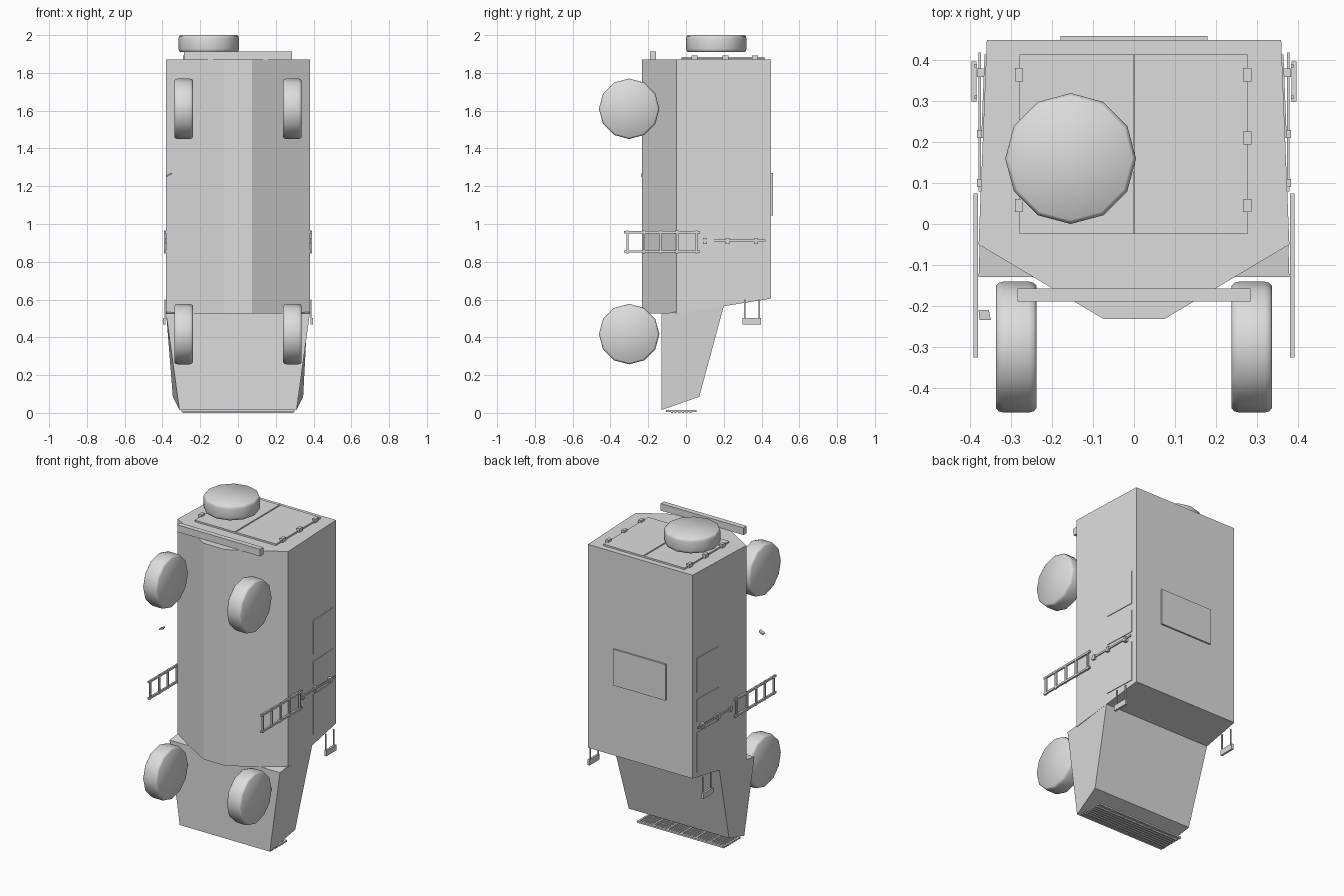
import bpy, bmesh, math
from mathutils import Matrix, Vector

if "Cube" in bpy.data.objects:
    bpy.data.objects.remove(bpy.data.objects["Cube"])

grey = bpy.data.materials.new("plain grey")
grey.diffuse_color = (0.72, 0.72, 0.72, 1)
grey.use_nodes = True
grey.node_tree.nodes["Principled BSDF"].inputs["Base Color"].default_value = grey.diffuse_color


def finish(name, bm, smooth=False):
    bmesh.ops.recalc_face_normals(bm, faces=bm.faces[:])
    me = bpy.data.meshes.new(name)
    bm.to_mesh(me)
    bm.free()
    me.materials.append(grey)
    ob = bpy.data.objects.new(name, me)
    bpy.context.collection.objects.link(ob)
    if smooth:
        bpy.ops.object.select_all(action='DESELECT')
        ob.select_set(True)
        bpy.context.view_layer.objects.active = ob
        bpy.ops.object.shade_smooth_by_angle(angle=math.radians(50))
    return ob


def add_box(bm, lo, hi):
    lo, hi = Vector(lo), Vector(hi)
    m = Matrix.Translation((lo + hi) / 2) @ Matrix.Diagonal((*(hi - lo), 1))
    bmesh.ops.create_cube(bm, size=1, matrix=m)


def boxes(name, spans):
    """One object from (x0, x1, y0, y1, z0, z1) spans."""
    bm = bmesh.new()
    for x0, x1, y0, y1, z0, z1 in spans:
        add_box(bm, (x0, y0, z0), (x1, y1, z1))
    return finish(name, bm)


def both_sides(name, spans):
    for side, s in (("left", -1), ("right", 1)):
        boxes(f"{side}_{name}", [(*sorted((s * a, s * b)), *r) for a, b, *r in spans])


def loft(name, ring_a, ring_b, cap_a=None):
    """Solid between two rings of points; cap_a can split the first cap."""
    bm = bmesh.new()
    a = [bm.verts.new(p) for p in ring_a]
    b = [bm.verts.new(p) for p in ring_b]
    n = len(a)
    for i in range(n):
        j = (i + 1) % n
        bm.faces.new((a[i], a[j], b[j], b[i]))
    bm.faces.new(b)
    for idx in cap_a or [range(n)]:
        bm.faces.new([a[i] for i in idx])
    return finish(name, bm)


# Hull: faceted cross-section, sloped windscreen end
section = [(-0.36, 0.45), (-0.38, -0.05), (-0.075, -0.232),
           (0.075, -0.232), (0.38, -0.05), (0.36, 0.45)]
loft("hull",
     [(x, y, 0.525 + max(0, y + 0.05) * 0.16) for x, y in section],
     [(x, y, 1.87) for x, y in section],
     cap_a=[(0, 1, 4, 5), (1, 2, 3, 4)])

# Tapered engine hood
loft("hood",
     [(-0.31, -0.13, 0.015), (0.31, -0.13, 0.015), (0.345, 0.07, 0.085), (-0.345, 0.07, 0.085)],
     [(-0.38, -0.13, 0.525), (0.38, -0.13, 0.525), (0.37, 0.2, 0.565), (-0.37, 0.2, 0.565)])

# Grille: frame with slats and uprights
grille = [(-0.3, 0.3, -0.105, -0.09, 0.004, 0.014), (-0.3, 0.3, 0.04, 0.055, 0.004, 0.014)]
grille += [(x - 0.006, x + 0.006, -0.1, 0.05, 0.006, 0.014)
           for x in [-0.294 + 0.098 * i for i in range(7)]]
grille += [(-0.295, 0.295, y, y + 0.011, 0, 0.009)
           for y in [-0.08 + 0.0195 * i for i in range(6)]]
boxes("grille", grille)


# Twelve-sided tyres with rounded shoulders
def wheel(name, centre, width, axis):
    r, w = 0.16, width / 2
    profile = [(0.15, -w), (0.157, -w + 0.006), (r, -w + 0.018),
               (r, w - 0.018), (0.157, w - 0.006), (0.15, w)]
    bm = bmesh.new()
    rings = []
    for rad, h in profile:
        rings.append([bm.verts.new((rad * math.cos(k * math.pi / 6),
                                    rad * math.sin(k * math.pi / 6), h)) for k in range(12)])
    for a, b in zip(rings, rings[1:]):
        for k in range(12):
            j = (k + 1) % 12
            bm.faces.new((a[k], a[j], b[j], b[k]))
    bm.faces.new(rings[0])
    bm.faces.new(rings[-1])
    rot = Matrix.Rotation(math.pi / 2, 4, 'Y') if axis == 'X' else Matrix()
    bmesh.ops.transform(bm, matrix=Matrix.Translation(centre) @ rot, verts=bm.verts[:])
    finish(name, bm, smooth=True)


for side, s in (("left", -1), ("right", 1)):
    for end, z in (("front", 0.417), ("rear", 1.61)):
        wheel(f"{end}_{side}_wheel", (s * 0.288, -0.301, z), 0.098, 'X')
wheel("spare_wheel", (-0.155, 0.16, 1.955), 0.09, 'Z')

# Rear doors, hinges and bumper
boxes("rear_doors", [(-0.28, -0.003, -0.025, 0.415, 1.86, 1.88),
                     (0.003, 0.278, -0.025, 0.415, 1.86, 1.88),
                     (-0.003, 0.003, -0.025, 0.415, 1.86, 1.884)])
boxes("door_hinges", [(x - 0.01, x + 0.01, y - 0.016, y + 0.016, 1.865, 1.893)
                      for x in (-0.281, 0.277) for y in (0.045, 0.21, 0.365)])
boxes("rear_bumper", [(-0.285, 0.285, -0.19, -0.158, 1.868, 1.912)])

# Roof hatch
boxes("roof_hatch", [(-0.18, 0.18, 0.44, 0.46, 1.045, 1.27)])


# Side windows and door: thin plates following the sloped hull sides
def side_x(y):
    return 0.38 - 0.04 * (y + 0.05)


for side, s in (("left", -1), ("right", 1)):
    for name, z0, z1 in (("rear_window", 1.13, 1.34), ("middle_window", 0.945, 1.085),
                         ("front_door", 0.63, 0.88)):
        ring = [(s * (side_x(y) + d), y) for y, d in
                ((0.21, -0.005), (0.21, 0.004), (0.415, 0.004), (0.415, -0.005))]
        loft(f"{side}_{name}", [(x, y, z0) for x, y in ring], [(x, y, z1) for x, y in ring])

# Tool rail with brackets on each side
both_sides("tool_rail", [(0.374, 0.38, 0.08, 0.42, 0.907, 0.918)] +
           [(0.362, 0.384, y - 0.01, y + 0.01, 0.895, 0.925) for y in (0.1, 0.22, 0.37)])

# Ladder on each side
both_sides("ladder", [(0.382, 0.393, -0.327, 0.075, z - 0.006, z + 0.006) for z in (0.855, 0.957)] +
           [(0.383, 0.392, y - 0.006, y + 0.006, 0.845, 0.965)
            for y in (-0.31, -0.222, -0.135, -0.047, 0.055)])

# Mirrors hanging on two arms
both_sides("mirror", [(0.385, 0.398, 0.3, 0.398, 0.467, 0.502)] +
           [(0.384, 0.39, y - 0.004, y + 0.004, 0.495, 0.6) for y in (0.31, 0.387)])

# Small loose exhaust plate
loft("exhaust_plate",
     [(-0.38, -0.21, 1.25), (-0.355, -0.21, 1.262), (-0.35, -0.235, 1.262), (-0.378, -0.235, 1.25)],
     [(-0.38, -0.21, 1.258), (-0.355, -0.21, 1.27), (-0.35, -0.235, 1.27), (-0.378, -0.235, 1.258)])
